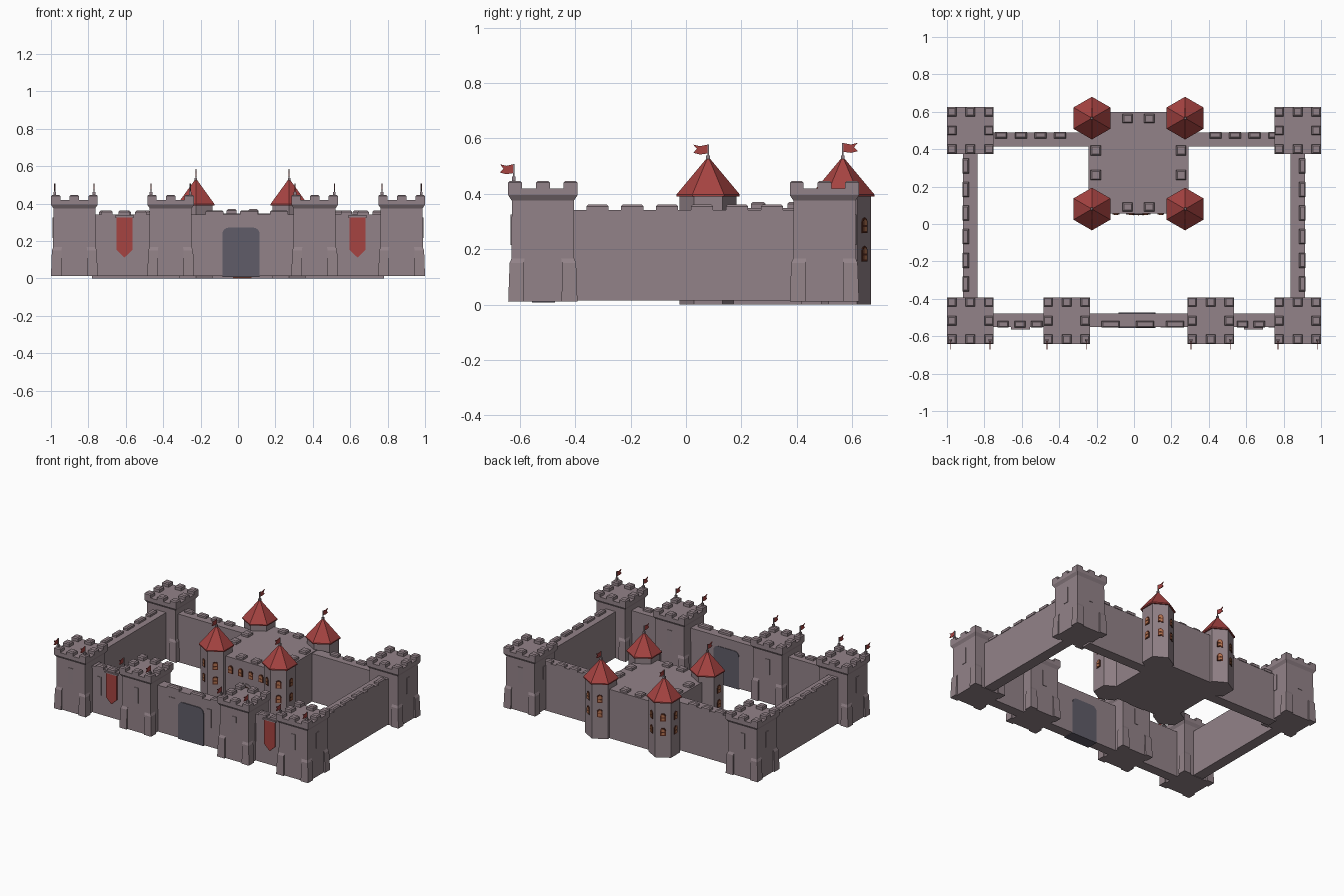
import bpy, bmesh, math
from mathutils import Vector

if "Cube" in bpy.data.objects:
    bpy.data.objects.remove(bpy.data.objects["Cube"])


def material(name, rgb):
    m = bpy.data.materials.new(name)
    m.diffuse_color = (*rgb, 1)
    m.use_nodes = True
    m.node_tree.nodes["Principled BSDF"].inputs["Base Color"].default_value = m.diffuse_color
    return m


STONE = material("stone", (0.29, 0.225, 0.247))
RED = material("red cloth and tile", (0.38, 0.056, 0.053))
GATE = material("slate gate", (0.115, 0.107, 0.14))
WOOD = material("dark wood", (0.10, 0.025, 0.014))
PANE = material("amber pane", (0.45, 0.17, 0.08))


def finish(bm, name, mats, loc=(0, 0, 0)):
    bmesh.ops.recalc_face_normals(bm, faces=bm.faces)
    me = bpy.data.meshes.new(name)
    bm.to_mesh(me)
    bm.free()
    for m in mats:
        me.materials.append(m)
    return place(me, name, loc)


def place(me, name, loc):
    ob = bpy.data.objects.new(name, me)
    ob.location = loc
    bpy.context.collection.objects.link(ob)
    return ob


def loft(bm, rings, mi=0):
    """Closed solid through equal-length rings of points."""
    vs = [[bm.verts.new(p) for p in r] for r in rings]
    n = len(vs[0])
    faces = [bm.faces.new(vs[0][::-1]), bm.faces.new(vs[-1])]
    for a, b in zip(vs, vs[1:]):
        for i in range(n):
            j = (i + 1) % n
            faces.append(bm.faces.new((a[i], a[j], b[j], b[i])))
    for f in faces:
        f.material_index = mi


def rect(cx, cy, hx, hy, z):
    return [(cx - hx, cy - hy, z), (cx + hx, cy - hy, z), (cx + hx, cy + hy, z), (cx - hx, cy + hy, z)]


def box(bm, cx, cy, hx, hy, z0, z1, mi=0):
    loft(bm, [rect(cx, cy, hx, hy, z0), rect(cx, cy, hx, hy, z1)], mi)


def merlon(bm, cx, cy, hx, hy, z0, z1):
    c = 0.007
    loft(bm, [rect(cx, cy, hx, hy, z0), rect(cx, cy, hx, hy, z1 - c),
              rect(cx, cy, hx - c, hy - c, z1)])


def hexring(r, z):
    return [(r * math.cos(math.radians(30 + 60 * k)), r * math.sin(math.radians(30 + 60 * k)), z)
            for k in range(6)]


def plate(bm, outline, origin, angle, depth, mi=0, back=0.004):
    """Extrude a 2D outline (across, up) out of a wall facing the given angle."""
    a = math.radians(angle)
    n, r, o = Vector((math.cos(a), math.sin(a), 0)), Vector((-math.sin(a), math.cos(a), 0)), Vector(origin)
    loft(bm, [[o + r * u + Vector((0, 0, v)) + n * d for u, v in outline] for d in (-back, depth)], mi)


def arch(w, h, rad=None, seg=4):
    rad = rad or w / 2 * 0.999
    pts = [(-w / 2, 0), (w / 2, 0)]
    for sx, start in ((1, 0), (-1, 90)):
        for k in range(seg + 1):
            t = math.radians(start + 90 * k / seg)
            pts.append((sx * (w / 2 - rad) + rad * math.cos(t), h - rad + rad * math.sin(t)))
    return pts


def slab(w, z0, z1, u=0):
    return [(u - w / 2, z0), (u + w / 2, z0), (u + w / 2, z1), (u - w / 2, z1)]


def window(bm, origin, angle, mi=0):
    """Arched frame with two amber panes."""
    plate(bm, arch(0.036, 0.056), origin, angle, 0.004, mi)
    o = Vector(origin)
    plate(bm, slab(0.022, 0.007, 0.023), o, angle, 0.006, mi + 1)
    plate(bm, arch(0.022, 0.02), o + Vector((0, 0, 0.029)), angle, 0.006, mi + 1)


def flag(bm, x, y, z0, ztop, d, length, pole, cloth):
    box(bm, x, y, 0.007, 0.007, z0, z0 + 0.018, pole)
    box(bm, x, y, 0.003, 0.003, z0, ztop, pole)
    h = 0.032
    prof = [(0, 0), (0.55, -0.004), (1, 0.002), (0.75, h / 2), (1, h), (0.55, h - 0.006), (0, h)]
    loft(bm, [[(x + s, y + d * u * length, ztop - h + v) for u, v in prof] for s in (-0.002, 0.002)], cloth)


# Square tower: body, flared crown, merlons, buttresses, slits
def tower(name, flags):
    bm = bmesh.new()
    loft(bm, [rect(0, 0, h, h, z) for h, z in
              ((0.114, 0.012), (0.112, 0.375), (0.125, 0.395), (0.125, 0.42))])
    for i in (-1, 0, 1):
        for j in (-1, 0, 1):
            if i or j:
                merlon(bm, i * 0.1, j * 0.1, 0.025, 0.025, 0.42, 0.447)
    for i in (-1, 1):
        for j in (-1, 1):
            loft(bm, [rect(i * 0.0965, j * 0.0965, 0.0285, 0.0285, 0.012),
                      rect(i * 0.0945, j * 0.0945, 0.0255, 0.0255, 0.15),
                      rect(i * 0.088, j * 0.088, 0.023, 0.023, 0.172)])
    for a in range(0, 360, 90):
        t = math.radians(a)
        plate(bm, slab(0.034, 0.215, 0.325), (0.113 * math.cos(t), 0.113 * math.sin(t), 0), a, 0.003)
    if flags:
        for i in (-1, 1):
            flag(bm, i * 0.105, -0.105, 0.445, 0.507, -1, 0.05, 0, 1)
    return finish(bm, name, [STONE, RED], (-0.875, -0.517 if flags else 0.5, 0))


front_tower = tower("front_tower_1", True)
for k, x in enumerate((-0.36, 0.41, 0.875)):
    place(front_tower.data, f"front_tower_{k + 2}", (x, -0.517, 0))
back_tower = tower("back_tower_1", False)
place(back_tower.data, "back_tower_2", (0.875, 0.5, 0))


# Curtain walls with merlons along the outer edge
def wall(name, cx, cy, hx, hy, z0, out, spots, half):
    bm = bmesh.new()
    box(bm, cx, cy, hx, hy, z0, 0.342)
    for s in spots:
        if hx > hy:
            merlon(bm, s, cy + out * (hy - 0.014), half, 0.018, 0.338, 0.362)
        else:
            merlon(bm, cx + out * (hx - 0.014), s, 0.018, half, 0.338, 0.362)
    return bm, name


bm, nm = wall("front_wall", 0, -0.514, 0.78, 0.036, 0.012, -1,
              (-0.7, -0.61, -0.52, 0.58, 0.67), 0.03)
for s in (-0.125, 0.06, 0.22):
    merlon(bm, s, -0.536, 0.048, 0.018, 0.338, 0.364)
for u in (-0.708, -0.505, 0.51, 0.735, 0.158):
    plate(bm, slab(0.034, 0.15, 0.28), (u, -0.55, 0), -90, 0.004)
plate(bm, slab(0.06, 0.12, 0.285), (-0.132, -0.55, 0), -90, 0.004)
finish(bm, nm, [STONE])
bm, nm = wall("back_wall", 0, 0.452, 0.78, 0.037, 0, 1,
              [s * (0.31 + 0.105 * k) + 0.02 for s in (-1, 1) for k in range(1, 5)], 0.032)
finish(bm, nm, [STONE])
for s, label in ((-1, "left"), (1, "right")):
    bm, nm = wall(label + "_wall", s * 0.876, 0, 0.038, 0.42, 0.015, s,
                  [-0.32 + 0.126 * k for k in range(6)], 0.04)
    finish(bm, nm, [STONE])

# Main gate with rounded top corners, showing on both sides of the wall
bm = bmesh.new()
plate(bm, arch(0.2, 0.265, 0.035), (0.016, -0.55, 0.007), -90, 0.006, back=0.076)
finish(bm, "main_gate", [GATE])

# Hanging banners with their rods
for k, x in enumerate((-0.607, 0.639)):
    bm = bmesh.new()
    plate(bm, [(0, 0.112), (0.042, 0.152), (0.042, 0.328), (-0.042, 0.328), (-0.042, 0.152)],
          (x, -0.55, 0), -90, 0.008)
    box(bm, x, -0.555, 0.05, 0.008, 0.326, 0.336, 1)
    finish(bm, f"banner_{k + 1}", [RED, STONE])

# Keep: block, merlons, front windows and arched door
KX, KY = 0.0235, 0.327
bm = bmesh.new()
box(bm, KX, KY, 0.268, 0.272, 0, 0.348)
for s in (-1, 1):
    for k in (-1, 1):
        merlon(bm, KX + k * 0.058, KY + s * 0.236, 0.027, 0.024, 0.345, 0.37)
        merlon(bm, KX + s * 0.228, KY + k * 0.066, 0.027, 0.027, 0.345, 0.37)
front = KY - 0.272
for k in range(4):
    window(bm, (KX - 0.12 + 0.08 * k, front, 0.235), -90, 1)
plate(bm, arch(0.13, 0.195), (KX, front, 0.0), -90, 0.005, 0)
plate(bm, arch(0.10, 0.175), (KX, front, 0.0), -90, 0.007, 1)
for u in (-0.025, 0, 0.025):
    plate(bm, slab(0.005, 0.01, 0.145, u), (KX, front, 0), -90, 0.009, 2)
finish(bm, "keep", [STONE, WOOD, PANE])

# Hexagonal turrets at the keep corners, with pointed roofs and flags
R = 0.103
for sx in (-1, 1):
    for sy in (-1, 1):
        bm = bmesh.new()
        loft(bm, [hexring(R, 0), hexring(R, 0.397)])
        loft(bm, [hexring(0.114, 0.39), hexring(0.114, 0.398), hexring(0.004, 0.53)], 1)
        for a in range(0, 360, 60):
            t = math.radians(a)
            if math.cos(t) * sx + math.sin(t) * sy > 0.3:
                ap = R * math.cos(math.pi / 6)
                for z in (0.155, 0.258):
                    window(bm, (ap * math.cos(t), ap * math.sin(t), z), a, 2)
        flag(bm, 0, 0, 0.52, 0.578 if sy < 0 else 0.584, sy, 0.054, 0, 1)
        name = ("front" if sy < 0 else "back") + ("_left" if sx < 0 else "_right") + "_turret"
        finish(bm, name, [STONE, RED, WOOD, PANE], (0.024 + sx * 0.249, 0.323 + sy * 0.243, 0))
